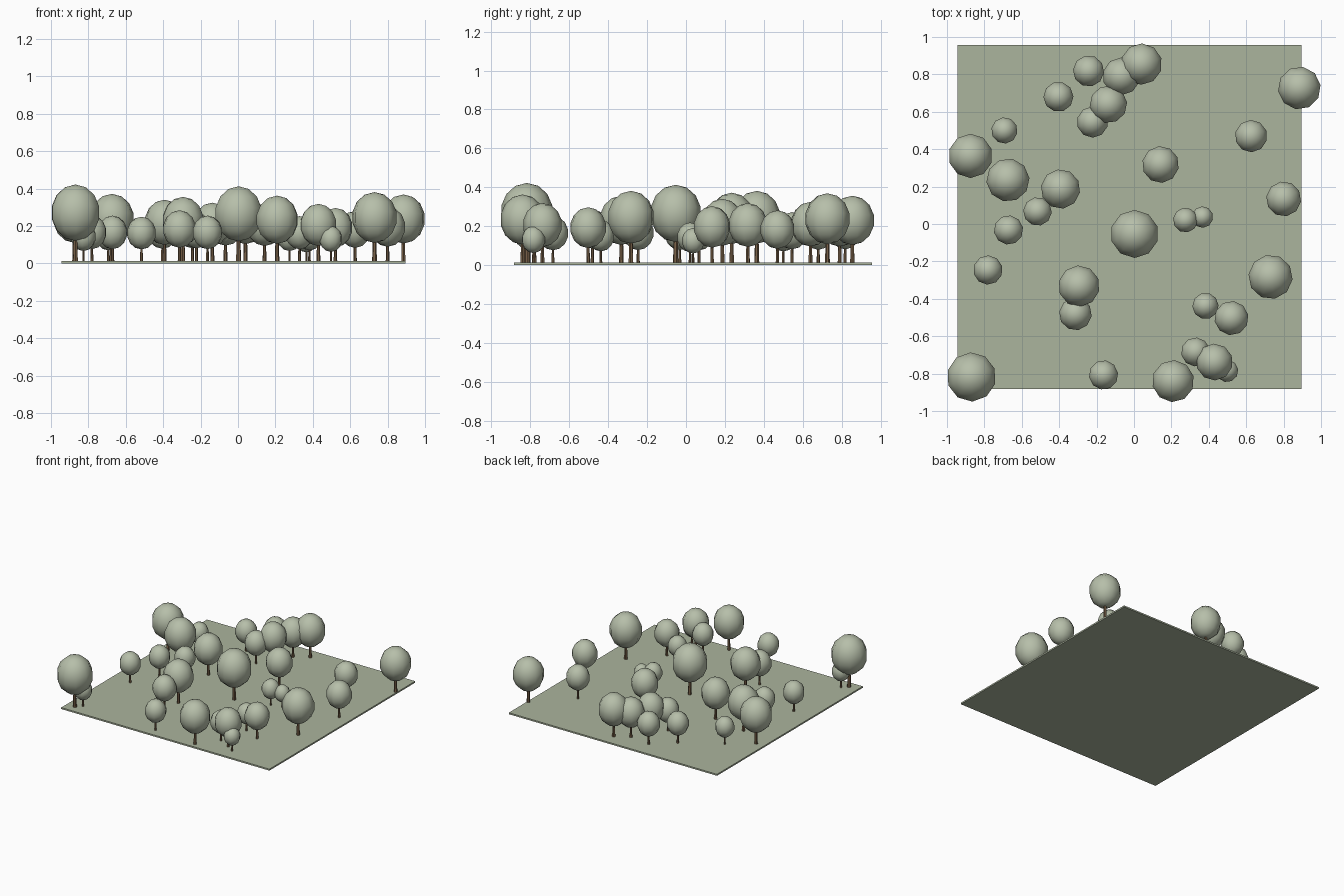
import bpy, math, random

random.seed(4)
GROUND_Z = 0.012


def material(name, rgb):
    m = bpy.data.materials.new(name)
    m.diffuse_color = (*rgb, 1)
    return m


ground_mat = material("grass green", (0.41, 0.46, 0.34))
leaf_mat = material("leaf green", (0.47, 0.52, 0.40))
bark_mat = material("bark brown", (0.19, 0.12, 0.065))


def finish(name, mat):
    ob = bpy.context.object
    ob.name = name
    ob.data.materials.append(mat)
    return ob


# ground plate
bpy.ops.mesh.primitive_cube_add(size=1, location=(-0.024, 0.037, GROUND_Z / 2))
plate = finish("ground_plate", ground_mat)
plate.scale = (1.84, 1.84, GROUND_Z)

# trees: x, y, crown radius
trees = [
    (-.243, .818, .083), (-.067, .79, .100), (.04, .855, .110), (-.404, .68, .080),
    (-.137, .64, .100), (-.222, .545, .083), (-.693, .50, .070), (-.874, .364, .118),
    (-.674, .235, .115), (-.393, .187, .105), (-.516, .067, .076), (-.671, -.032, .078),
    (.884, .727, .114), (.626, .47, .086), (.142, .318, .098), (.80, .134, .093),
    (.275, .021, .066), (.366, .037, .057), (.003, -.053, .128), (-.781, -.246, .078),
    (-.294, -.332, .110), (-.313, -.481, .087), (.73, -.283, .118), (.382, -.438, .070),
    (.521, -.503, .091), (.329, -.684, .077), (.43, -.738, .098), (.497, -.785, .060),
    (-.869, -.818, .131), (-.826, -.776, .066), (-.163, -.807, .078), (.209, -.84, .112),
]


def tree(i, x, y, r):
    spin = random.uniform(0, math.tau)
    # tapered trunk running up into the crown
    h = 1.2 * r
    bpy.ops.mesh.primitive_cone_add(vertices=6, radius1=0.11 * r, radius2=0.075 * r,
                                    depth=h, location=(x, y, GROUND_Z + h / 2),
                                    rotation=(0, 0, spin))
    finish(f"trunk_{i}", bark_mat)
    # egg-shaped crown
    bpy.ops.mesh.primitive_uv_sphere_add(segments=10, ring_count=7, radius=r,
                                         location=(x, y, GROUND_Z + 1.98 * r),
                                         rotation=(0, 0, spin))
    crown = finish(f"crown_{i}", leaf_mat)
    crown.scale = (1.03, 1.03, 1.15)
    bpy.ops.object.shade_smooth()


for i, (x, y, r) in enumerate(trees, 1):
    tree(i, x, y, r)
